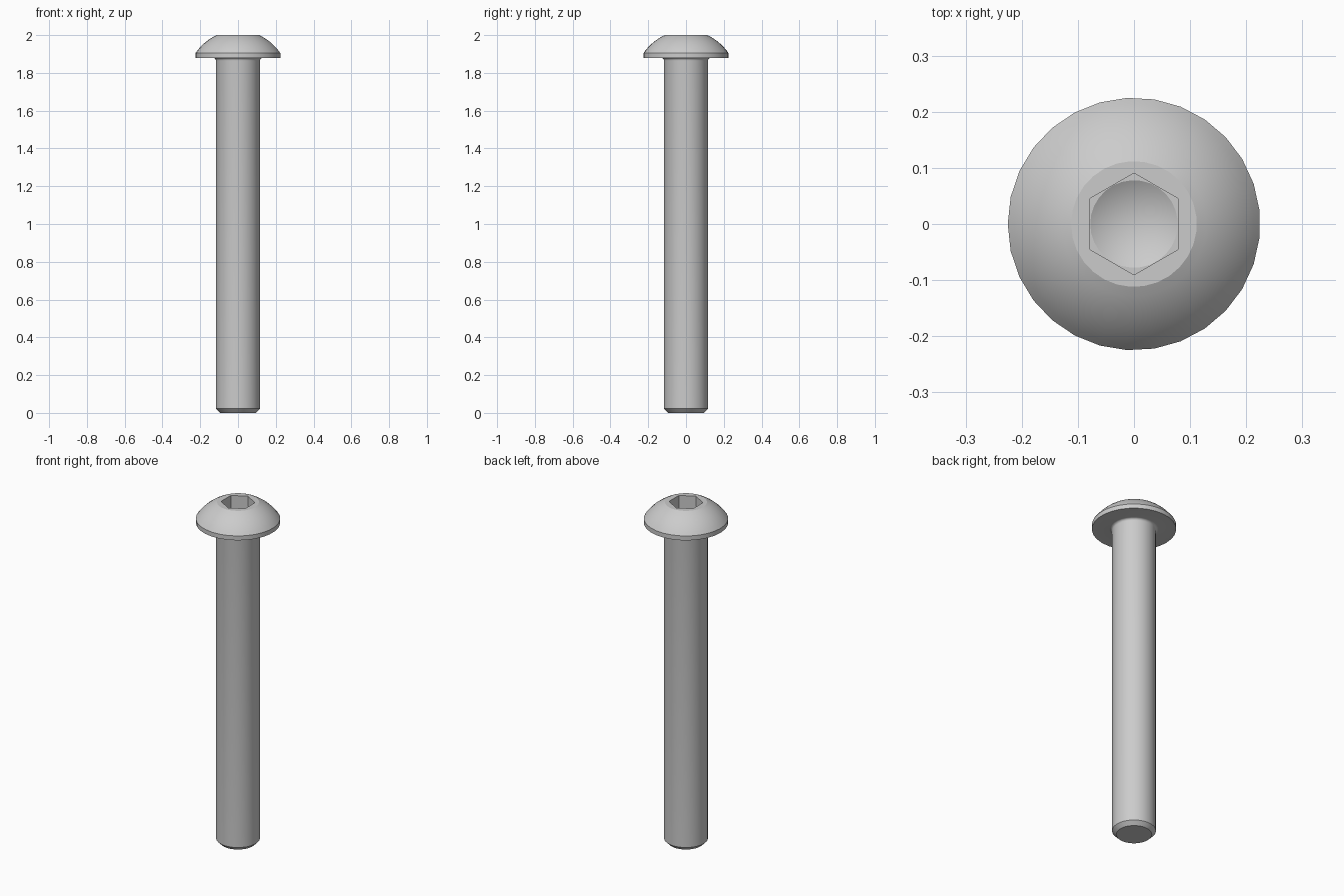
import bpy
import bmesh
from math import sin, cos, pi, radians, sqrt, atan2, tan

old = bpy.data.objects.get("Cube")
if old:
    bpy.data.objects.remove(old, do_unlink=True)

SIDES = 29
SHAFT_R, HEAD_R, TOP_R = 0.117, 0.225, 0.112
HEAD_Z, RIM_Z, TOP_Z = 1.879, 1.905, 2.0
SOCKET_R, FLOOR_Z = 0.0785, 1.918

steel = bpy.data.materials.new("steel_grey")
steel.use_nodes = True
colour = (0.6, 0.6, 0.6, 1)
steel.diffuse_color = colour
steel.node_tree.nodes["Principled BSDF"].inputs["Base Color"].default_value = colour


def lathe(name, profile, sides, turn):
    """Closed solid of revolution from (radius, height) points, bottom to top."""
    bm = bmesh.new()
    rings = []
    for r, z in profile:
        if r == 0:
            rings.append([bm.verts.new((0, 0, z))] * sides)
        else:
            angles = [turn + 2 * pi * i / sides for i in range(sides)]
            rings.append([bm.verts.new((r * cos(a), r * sin(a), z)) for a in angles])
    for low, high in zip(rings, rings[1:]):
        for i in range(sides):
            j = (i + 1) % sides
            corners = [low[i], low[j], high[j], high[i]]
            bm.faces.new(list(dict.fromkeys(corners)))
    for ring in (rings[0], rings[-1]):
        if ring[0] is not ring[1]:
            bm.faces.new(ring)
    bmesh.ops.recalc_face_normals(bm, faces=bm.faces)
    mesh = bpy.data.meshes.new(name)
    bm.to_mesh(mesh)
    bm.free()
    mesh.materials.append(steel)
    obj = bpy.data.objects.new(name, mesh)
    bpy.context.collection.objects.link(obj)
    return obj


# Chamfered shaft, small fillet under the head, and flange
profile = [(0.095, 0), (SHAFT_R, 0.022)]
fillet = 0.014
for i in range(6):
    a = i / 5 * pi / 2
    profile.append((SHAFT_R + fillet * (1 - cos(a)), HEAD_Z - fillet * (1 - sin(a))))
profile.append((HEAD_R, HEAD_Z))

# Domed head as part of a sphere centred on the axis
rise = TOP_Z - RIM_Z
drop = (HEAD_R**2 - TOP_R**2 - rise**2) / (2 * rise)
radius = sqrt(HEAD_R**2 + drop**2)
start, end = atan2(drop, HEAD_R), atan2(drop + rise, TOP_R)
for i in range(9):
    a = start + (end - start) * i / 8
    profile.append((radius * cos(a), RIM_Z - drop + radius * sin(a)))
bolt = lathe("button_head_bolt", profile, SIDES, pi)

# Hexagonal socket with a conical drilled bottom
hexagon = lathe("hex_socket_cutter",
                [(SOCKET_R / cos(pi / 6), FLOOR_Z), (SOCKET_R / cos(pi / 6), 2.1)], 6, pi / 2)
drill_r = SOCKET_R - 0.0005
drill = lathe("drill_tip_cutter",
              [(0, FLOOR_Z - drill_r * tan(radians(30))), (drill_r, FLOOR_Z), (drill_r, 2.05)],
              SIDES, pi)

bpy.context.view_layer.objects.active = bolt
for cutter in (hexagon, drill):
    mod = bolt.modifiers.new(cutter.name, 'BOOLEAN')
    mod.operation = 'DIFFERENCE'
    mod.solver = 'EXACT'
    mod.object = cutter
    bpy.ops.object.modifier_apply(modifier=mod.name)
    bpy.data.objects.remove(cutter, do_unlink=True)

# Smooth round surfaces, crisp edges
for obj in bpy.context.selected_objects:
    obj.select_set(False)
bolt.select_set(True)
bpy.ops.object.shade_smooth_by_angle(angle=radians(22))
